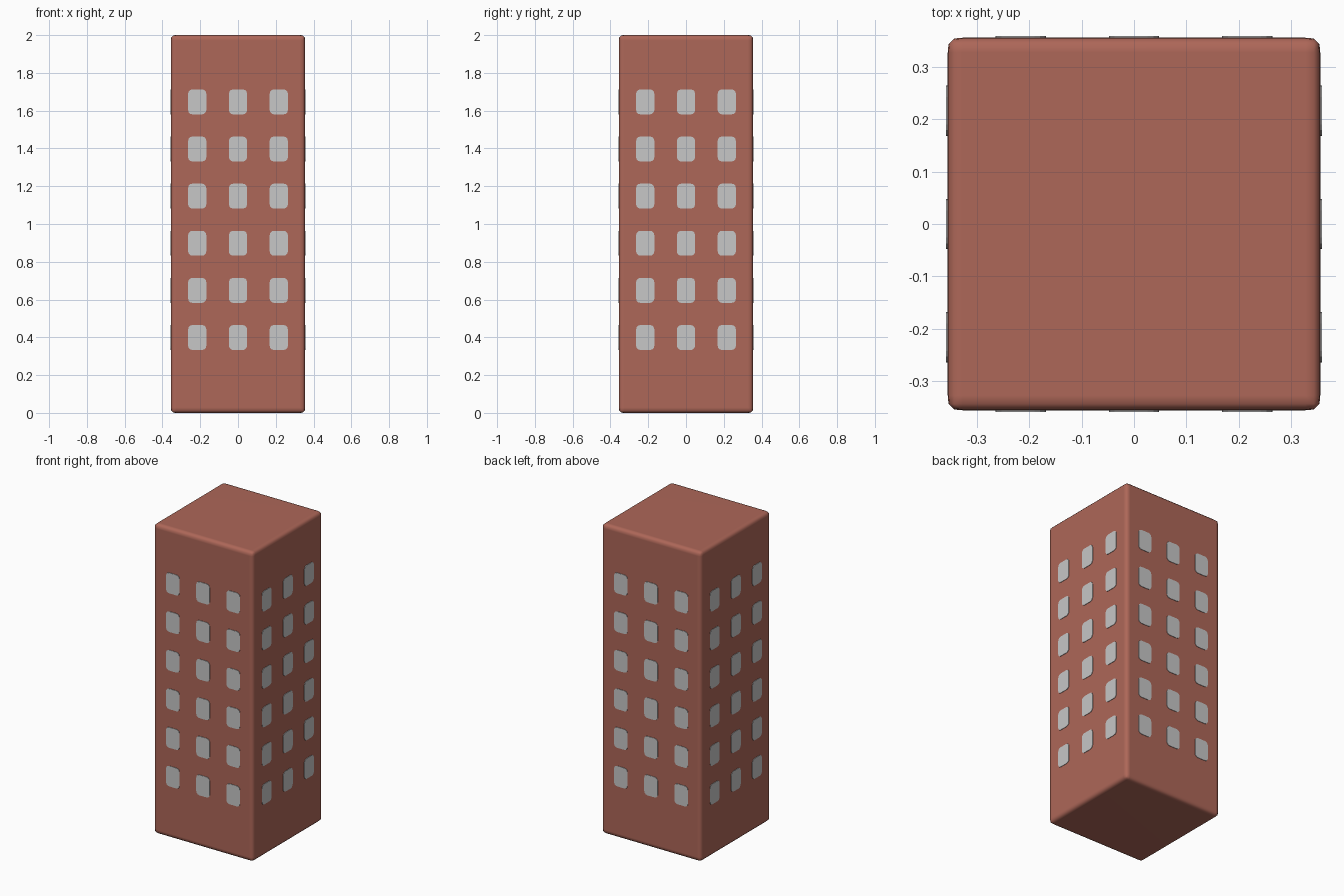
import bpy, bmesh, math
from mathutils import Matrix, Vector

if "Cube" in bpy.data.objects:
    bpy.data.objects.remove(bpy.data.objects["Cube"])

HALF = 0.355      # half width of the tower
HEIGHT = 2.0


def material(name, color):
    m = bpy.data.materials.new(name)
    m.diffuse_color = (*color, 1.0)
    m.use_nodes = True
    m.node_tree.nodes["Principled BSDF"].inputs["Base Color"].default_value = m.diffuse_color
    return m


def add_object(name, bm, mat):
    me = bpy.data.meshes.new(name)
    bm.to_mesh(me)
    bm.free()
    me.materials.append(mat)
    ob = bpy.data.objects.new(name, me)
    bpy.context.collection.objects.link(ob)
    return ob


brick = material("brick_red", (0.42, 0.135, 0.098))
pane = material("window_grey", (0.57, 0.57, 0.57))

# Tower body: a tall box with softly rounded edges
bm = bmesh.new()
bmesh.ops.create_cube(bm, size=1.0)
bmesh.ops.scale(bm, vec=(2 * HALF, 2 * HALF, HEIGHT), verts=bm.verts)
bmesh.ops.translate(bm, vec=(0, 0, HEIGHT / 2), verts=bm.verts)
bmesh.ops.bevel(bm, geom=bm.edges[:], offset=0.028, segments=3,
                profile=0.65, affect='EDGES')
for f in bm.faces:
    f.smooth = True
body = add_object("tower_body", bm, brick)
wn = body.modifiers.new("even_shading", 'WEIGHTED_NORMAL')
wn.keep_sharp = True


def window(bm, cx, cz, w=0.096, h=0.132, r=0.022, depth=0.003):
    """Thin rounded pane lying on the front wall."""
    pts = []
    for i, (sx, sz) in enumerate([(1, 1), (-1, 1), (-1, -1), (1, -1)]):
        for k in range(4):
            a = math.radians(90 * i + 30 * k)
            pts.append((cx + sx * (w / 2 - r) + r * math.cos(a),
                        cz + sz * (h / 2 - r) + r * math.sin(a)))
    front = [bm.verts.new((x, -HALF - depth, z)) for x, z in pts]
    back = [bm.verts.new((x, -HALF + 0.002, z)) for x, z in pts]
    bm.faces.new(front)
    bm.faces.new(back[::-1])
    n = len(pts)
    for i in range(n):
        j = (i + 1) % n
        bm.faces.new((front[j], front[i], back[i], back[j]))


# Windows: three columns by six rows, repeated on all four walls
for side, name in enumerate(["front", "right", "back", "left"]):
    bm = bmesh.new()
    for col in (-1, 0, 1):
        for row in range(6):
            window(bm, 0.216 * col, 0.399 + 0.2495 * row)
    bmesh.ops.rotate(bm, cent=Vector(), verts=bm.verts,
                     matrix=Matrix.Rotation(math.pi / 2 * side, 3, 'Z'))
    bmesh.ops.recalc_face_normals(bm, faces=bm.faces)
    add_object(name + "_windows", bm, pane)
